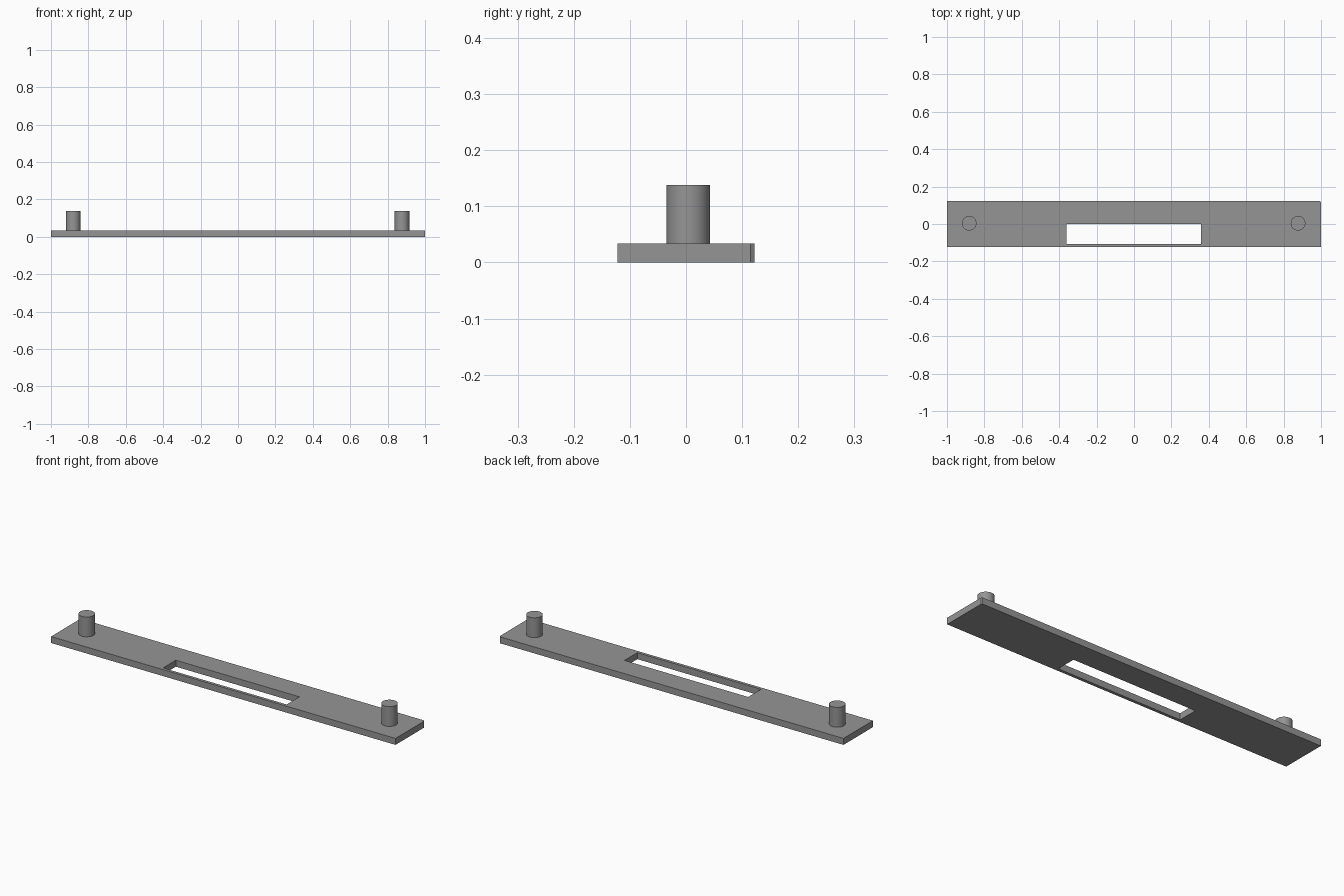
import bpy, bmesh

if "Cube" in bpy.data.objects:
    bpy.data.objects.remove(bpy.data.objects["Cube"])

grey = bpy.data.materials.new("mid_grey")
grey.diffuse_color = (0.3, 0.3, 0.3, 1)
grey.use_nodes = True
grey.node_tree.nodes["Principled BSDF"].inputs["Base Color"].default_value = grey.diffuse_color

HALF_Y, THICK, TOP = 0.122, 0.034, 0.138


def prism(name, outline, z0, z1):
    """Extrude a flat outline from z0 up to z1."""
    bm = bmesh.new()
    face = bm.faces.new([bm.verts.new((x, y, z0)) for x, y in outline])
    geom = bmesh.ops.extrude_face_region(bm, geom=[face])["geom"]
    bmesh.ops.translate(bm, vec=(0, 0, z1 - z0),
                        verts=[g for g in geom if isinstance(g, bmesh.types.BMVert)])
    bmesh.ops.recalc_face_normals(bm, faces=bm.faces)
    mesh = bpy.data.meshes.new(name)
    bm.to_mesh(mesh)
    bm.free()
    mesh.materials.append(grey)
    obj = bpy.data.objects.new(name, mesh)
    bpy.context.collection.objects.link(obj)
    return obj


# Long flat plate with one slightly clipped back corner
plate = prism("plate", [(-1, -HALF_Y), (1, -HALF_Y), (1, HALF_Y - 0.007),
                        (0.995, HALF_Y), (-1, HALF_Y)], 0, THICK)

# Rectangular slot near the front edge
cutter = prism("slot_cutter", [(-0.361, -0.106), (0.357, -0.106),
                               (0.357, 0.0), (-0.361, 0.0)], -0.1, 0.2)
cutter.hide_render = True
cutter.hide_set(True)
slot = plate.modifiers.new("slot", 'BOOLEAN')
slot.operation = 'DIFFERENCE'
slot.solver = 'EXACT'
slot.object = cutter

# Round pegs at both ends
for name, x in (("left_peg", -0.881), ("right_peg", 0.877)):
    bpy.ops.mesh.primitive_cylinder_add(vertices=48, radius=0.039, depth=TOP - THICK,
                                        location=(x, 0.004, (TOP + THICK) / 2))
    peg = bpy.context.object
    peg.name = name
    peg.data.materials.append(grey)
    bpy.ops.object.shade_smooth_by_angle()
